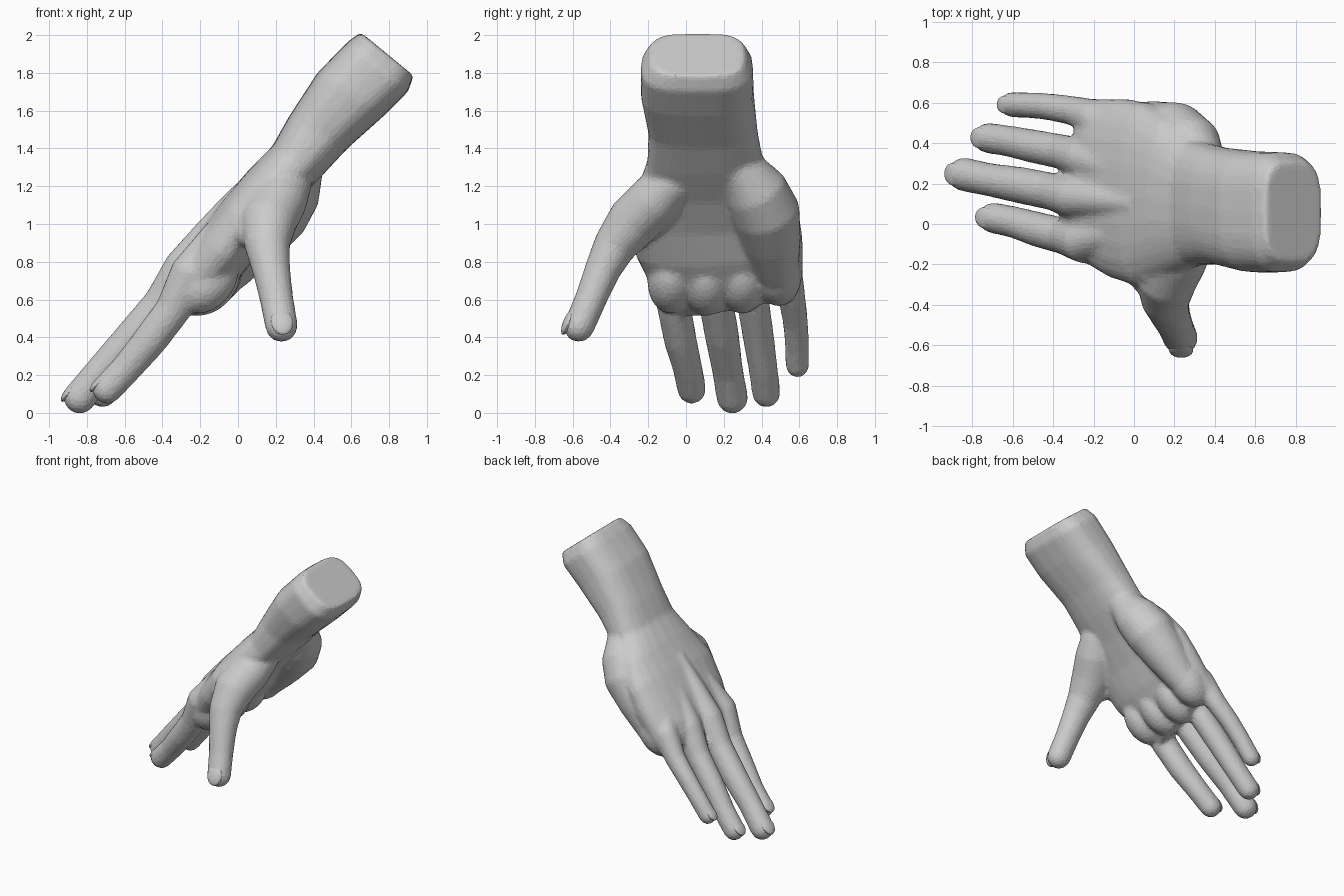
import bpy, bmesh
from math import cos, sin, pi, copysign, sqrt
from mathutils import Vector, Matrix

RINGS = 24
BACK = Vector((-0.74, 0, 0.67))      # direction the back of the hand faces
ALONG = Vector((-0.67, 0, -0.74))    # wrist towards fingertips
FRAME = Matrix((ALONG, (0, 1, 0), BACK)).transposed()
body = bmesh.new()


def loft(bm, rings):
    loops = [[bm.verts.new(p) for p in r] for r in rings]
    n = len(loops[0])
    for a, b in zip(loops, loops[1:]):
        for i in range(n):
            bm.faces.new((a[i], a[(i + 1) % n], b[(i + 1) % n], b[i]))
    bm.faces.new(loops[0])
    bm.faces.new(loops[-1])


def ring(c, a, b, power=1.0):
    pts = []
    for i in range(RINGS):
        t = 2 * pi * i / RINGS
        u, v = cos(t), sin(t)
        pts.append(c + a * copysign(abs(u) ** power, u) + b * copysign(abs(v) ** power, v))
    return pts


def tube(path, width_axis, flat=1.0):
    # tapered digit with rounded ends; path rows are x, y, z, radius
    pts = [Vector(p[:3]) for p in path]
    rad = [p[3] for p in path]
    d = (pts[-1] - pts[-2]).normalized()
    tip, r = pts[-1], rad[-1]
    for k in (0.4, 0.7, 0.9, 0.99):
        pts.append(tip + d * r * k)
        rad.append(r * sqrt(1 - k * k))
    rings = []
    for i, p in enumerate(pts):
        t = (pts[min(i + 1, len(pts) - 1)] - pts[max(i - 1, 0)]).normalized()
        s = (width_axis - t * t.dot(width_axis)).normalized()
        rings.append(ring(p, s * rad[i], t.cross(s) * rad[i] * flat))
    loft(body, rings)
    return tip, d, r


def ellipsoid(bm, c, size, frame=FRAME):
    m = Matrix.Translation(c) @ frame.to_4x4() @ Matrix.Diagonal((*size, 1))
    bmesh.ops.create_uvsphere(bm, u_segments=20, v_segments=12, radius=1, matrix=m)


# forearm, wrist and palm: back x, z, palm x, z, y low, y high, slant, squareness
sections = [
    (0.65, 2.015, 0.93, 1.785, -0.19, 0.31, 0, 0.6),
    (0.58, 1.965, 0.90, 1.70, -0.24, 0.355, 0, 0.65),
    (0.42, 1.80, 0.77, 1.57, -0.24, 0.36, 0, 0.7),
    (0.27, 1.57, 0.58, 1.40, -0.2, 0.38, 0, 0.75),
    (0.18, 1.41, 0.45, 1.26, -0.205, 0.41, 0, 0.8),
    (0.06, 1.29, 0.30, 1.11, -0.25, 0.53, 0, 0.85),
    (-0.07, 1.14, 0.17, 0.95, -0.31, 0.60, 0.05, 0.85),
    (-0.19, 0.98, 0.07, 0.79, -0.27, 0.62, 0.1, 0.85),
    (-0.29, 0.84, -0.03, 0.67, -0.20, 0.62, 0.15, 0.85),
    (-0.33, 0.74, -0.13, 0.59, -0.14, 0.62, 0.2, 0.85),
    (-0.34, 0.66, -0.20, 0.54, -0.11, 0.61, 0.25, 0.85),
]
rings = []
for tx, tz, bx, bz, y0, y1, slant, power in sections:
    c = Vector(((tx + bx) / 2, (y0 + y1) / 2, (tz + bz) / 2))
    r = ring(c, Vector((0, (y1 - y0) / 2, 0)), Vector((tx, c.y, tz)) - c, power)
    rings.append([p + ALONG * slant * (0.27 - p.y) for p in r])
loft(body, rings)

# fingers, from the tendon ridge to the tip
Y, X = Vector((0, 1, 0)), Vector((1, 0, 0))
fingers = {
    "index": [(0.06, 0.0, 1.14, 0.06), (-0.12, -0.06, 0.92, 0.085), (-0.25, -0.09, 0.74, 0.105),
              (-0.345, -0.06, 0.545, 0.09), (-0.465, -0.03, 0.385, 0.087), (-0.595, 0.01, 0.23, 0.078),
              (-0.695, 0.03, 0.125, 0.077)],
    "middle": [(0.02, 0.10, 1.16, 0.06), (-0.14, 0.115, 0.965, 0.08), (-0.285, 0.13, 0.765, 0.105),
               (-0.405, 0.16, 0.58, 0.092), (-0.55, 0.19, 0.41, 0.091), (-0.72, 0.22, 0.225, 0.082),
               (-0.84, 0.245, 0.08, 0.084)],
    "ring": [(0.04, 0.23, 1.16, 0.06), (-0.11, 0.28, 0.95, 0.08), (-0.245, 0.325, 0.76, 0.1),
             (-0.355, 0.357, 0.575, 0.086), (-0.50, 0.385, 0.39, 0.083), (-0.62, 0.41, 0.225, 0.077),
             (-0.72, 0.425, 0.105, 0.076)],
    "little": [(0.05, 0.33, 1.12, 0.06), (-0.08, 0.44, 0.92, 0.08), (-0.19, 0.525, 0.76, 0.092),
               (-0.30, 0.56, 0.61, 0.073), (-0.42, 0.58, 0.48, 0.067), (-0.52, 0.587, 0.36, 0.064),
               (-0.605, 0.59, 0.25, 0.063)],
}
tips = {name: (*tube(path, Y, 1.05), BACK) for name, path in fingers.items()}

# thumb with its base muscle, and the web towards the index finger
thumb = [(0.31, 0.03, 1.36, 0.06), (0.27, -0.07, 1.23, 0.125), (0.22, -0.16, 1.13, 0.15),
         (0.16, -0.28, 1.01, 0.15), (0.155, -0.38, 0.88, 0.12), (0.178, -0.445, 0.75, 0.10),
         (0.205, -0.505, 0.60, 0.089), (0.23, -0.565, 0.46, 0.087)]
tips["thumb"] = (*tube(thumb, X, 0.95), Vector((0.1, -0.9, -0.1)))
tube([(0.21, -0.08, 1.24, 0.06), (0.10, -0.22, 1.07, 0.10), (0.06, -0.27, 0.95, 0.08)], Y)

# heel of the hand and pads below the fingers
tube([(0.37, 0.17, 1.45, 0.05), (0.345, 0.29, 1.31, 0.11), (0.28, 0.37, 1.18, 0.165),
      (0.20, 0.425, 1.06, 0.18), (0.08, 0.455, 0.91, 0.155), (-0.03, 0.48, 0.77, 0.12)], Y)
for x, y, z in ((-0.16, -0.08, 0.69), (-0.15, 0.11, 0.68), (-0.14, 0.30, 0.69), (-0.10, 0.49, 0.73)):
    ellipsoid(body, (x, y, z), (0.19, 0.125, 0.135))

bmesh.ops.recalc_face_normals(body, faces=body.faces)


def add_object(name, bm):
    me = bpy.data.meshes.new(name)
    bm.to_mesh(me)
    bm.free()
    ob = bpy.data.objects.new(name, me)
    bpy.context.collection.objects.link(ob)
    return ob


# fuse all parts into one faceted skin
hand = add_object("hand", body)
m = hand.modifiers.new("fuse", 'REMESH')
m.mode, m.voxel_size = 'VOXEL', 0.012
m = hand.modifiers.new("soften", 'SMOOTH')
m.factor, m.iterations = 0.5, 20
m = hand.modifiers.new("facets", 'DECIMATE')
m.ratio = 0.1

# nails
for name, (tip, d, r, up) in tips.items():
    up = (up - d * up.dot(d)).normalized()
    side = up.cross(d)
    bm = bmesh.new()
    ellipsoid(bm, tip + d * r * 0.05 + up * r * 0.72, (r * 0.85, r * 0.68, r * 0.29),
              Matrix((d, side, up)).transposed())
    add_object(name + "_nail", bm)

# bake the modifiers
for ob in list(bpy.context.collection.objects):
    bpy.ops.object.select_all(action='DESELECT')
    ob.select_set(True)
    bpy.context.view_layer.objects.active = ob
    for mod in list(ob.modifiers):
        bpy.ops.object.modifier_apply(modifier=mod.name)
    bpy.ops.object.shade_flat()
